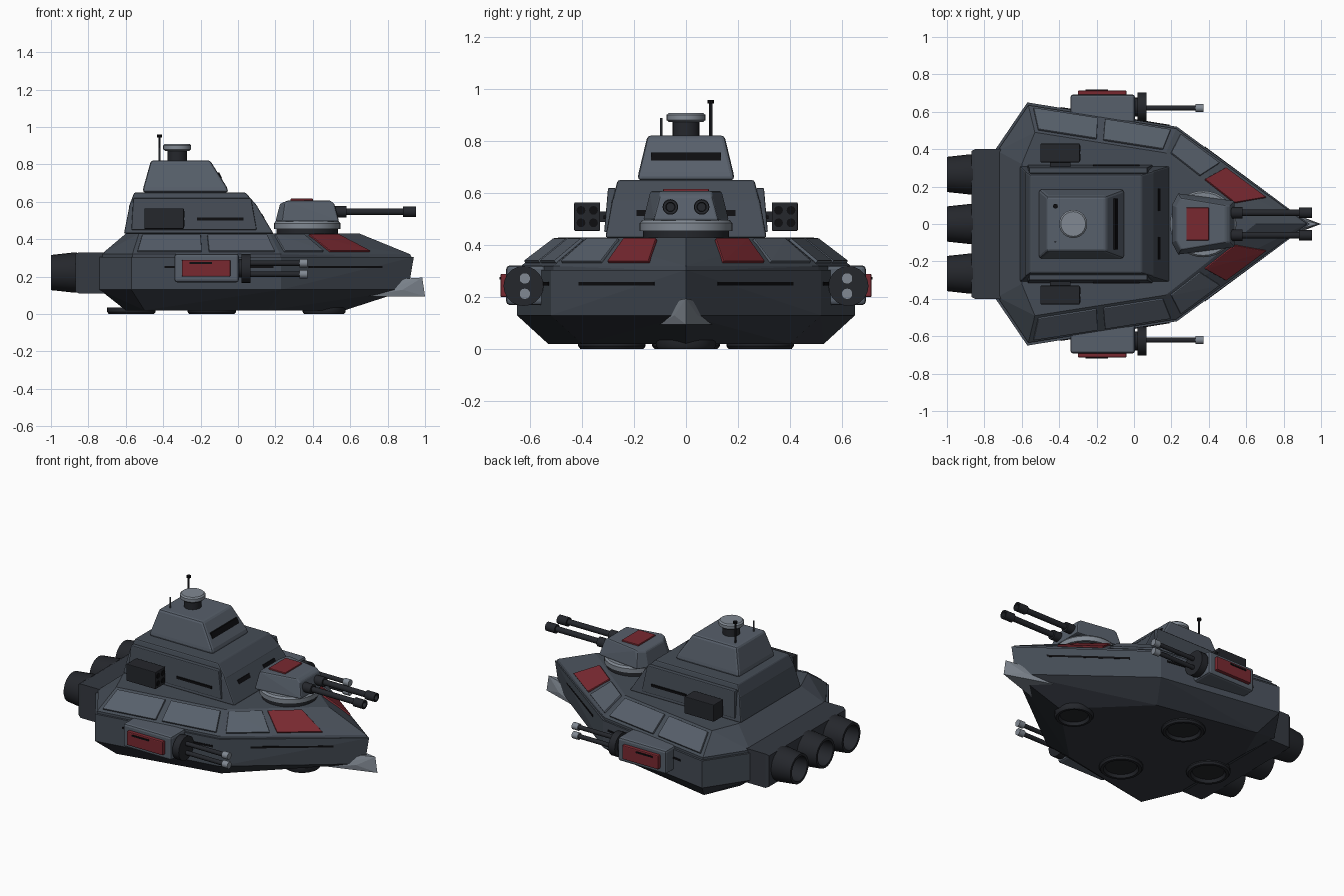
import bpy, bmesh, math
from mathutils import Vector

if "Cube" in bpy.data.objects:
    bpy.data.objects.remove(bpy.data.objects["Cube"])

def mat(name, r, g, b):
    m = bpy.data.materials.new(name)
    m.diffuse_color = (r, g, b, 1)
    m.use_nodes = True
    m.node_tree.nodes["Principled BSDF"].inputs["Base Color"].default_value = m.diffuse_color
    return m

HULL = mat("hull_slate", .06, .073, .093)
LOW = mat("lower_hull_slate", .035, .041, .053)
PANEL = mat("panel_grey", .095, .115, .145)
DARK = mat("dark_metal", .018, .02, .025)
BLACK = mat("black_slit", .004, .004, .005)
LIGHT = mat("light_metal", .22, .25, .29)
RED = mat("red_armour", .19, .022, .03)

def finish(name, bm, m, bevel=0, smooth=None):
    bmesh.ops.recalc_face_normals(bm, faces=bm.faces[:])
    me = bpy.data.meshes.new(name)
    bm.to_mesh(me)
    bm.free()
    me.materials.append(m)
    ob = bpy.data.objects.new(name, me)
    bpy.context.collection.objects.link(ob)
    if smooth:
        me.polygons.foreach_set("use_smooth", [True] * len(me.polygons))
        me.set_sharp_from_angle(angle=math.radians(smooth))
    if bevel:
        mod = ob.modifiers.new("bevel", "BEVEL")
        mod.width, mod.segments = bevel, 2
    return ob

def solid(name, pts, m, bevel=0):
    """Convex solid wrapped around points."""
    bm = bmesh.new()
    for p in pts:
        bm.verts.new(p)
    r = bmesh.ops.convex_hull(bm, input=bm.verts[:])
    bmesh.ops.delete(bm, geom=[v for v in bm.verts if not v.link_faces], context="VERTS")
    bmesh.ops.dissolve_limit(bm, angle_limit=.01, verts=bm.verts[:], edges=bm.edges[:])
    return finish(name, bm, m, bevel)

def rect(x0, x1, y0, y1, z):
    return [(x, y, z) for x in (x0, x1) for y in (y0, y1)]

def box(name, x0, x1, y0, y1, z0, z1, m, bevel=0):
    return solid(name, rect(x0, x1, y0, y1, z0) + rect(x0, x1, y0, y1, z1), m, bevel)

def lathe(name, prof, origin, axis, m, n=24):
    """Revolve (radius, height) profile round an axis."""
    bm = bmesh.new()
    q = Vector((0, 0, 1)).rotation_difference(Vector(axis))
    rings = [[bm.verts.new(Vector(origin) + q @ Vector((r * math.cos(math.tau * i / n),
              r * math.sin(math.tau * i / n), h))) for i in range(n)] for r, h in prof]
    for a, b in zip(rings, rings[1:]):
        for i in range(n):
            bm.faces.new((a[i], a[(i + 1) % n], b[(i + 1) % n], b[i]))
    bmesh.ops.remove_doubles(bm, verts=bm.verts[:], dist=1e-5)
    return finish(name, bm, m, smooth=35)

def rod(name, origin, axis, length, r, m, r2=None, n=20):
    return lathe(name, [(0, 0), (r, 0), (r if r2 is None else r2, length), (0, length)], origin, axis, m, n)

def face_plate(name, corners, u0, u1, v0, v1, t, m, bevel=0):
    """Thin plate lying on a four-cornered hull face (a, b below; c, d above)."""
    a, b, c, d = map(Vector, corners)
    nrm = (b - a).cross(c - a).normalized()
    if nrm.dot(Vector((0, a.y, .1))) < 0:
        nrm = -nrm
    pts = []
    for u in (u0, u1):
        for v in (v0, v1):
            p = a.lerp(b, u).lerp(c.lerp(d, u), v)
            pts += [p - nrm * .01, p + nrm * t]
    return solid(name, pts, m, bevel)

# Hull cross-levels: stern, widest, shoulder, bow
KEEL = (.02, [(-.60, .30), (-.50, .53), (.16, .40), (.57, 0)])
CHINE = (.13, [(-.74, .40), (-.57, .65), (.23, .52), (.91, 0)])
BELT = (.305, [(-.74, .40), (-.57, .65), (.23, .52), (.94, 0)])
LEDGE = (.30, [(-.73, .39), (-.565, .635), (.225, .51), (.93, 0)])
SLOPE = (.32, [(-.73, .39), (-.565, .635), (.225, .51), (.92, 0)])
DECK = (.43, [(-.60, .32), (-.53, .49), (.17, .38), (.65, 0)])

def level(l):
    return [(x, s * y, l[0]) for x, y in l[1] for s in (-1, 1)]

def quad(lo, hi, i, s):
    return [(l[1][k][0], s * l[1][k][1], l[0]) for l in (lo, hi) for k in (i, i + 1)]

solid("lower_hull", level(KEEL) + level(CHINE), LOW)
solid("hull_belt", level(CHINE) + level(BELT), HULL)
solid("upper_hull", level(LEDGE) + level(SLOPE) + level(DECK), HULL)

# Bow ram
solid("bow_ram", [(.9, s * .022, .19) for s in (-1, 1)] + [(1, 0, .095), (.985, 0, .195)]
      + [(.88, s * .045, .13) for s in (-1, 1)] + [(.70, s * .10, z) for s in (-1, 1) for z in (.095, .10)], LIGHT)

# Engine block and hollow nozzles
solid("engine_block", [p for x, y, z0, z1 in ((-.87, .39, .12, .32), (-.85, .40, .11, .33), (-.70, .40, .11, .33))
                       for z in (z0, z1) for p in ((x, -y, z), (x, y, z))], LOW)
for y in (-.265, 0, .265):
    lathe("engine_nozzle", [(0, 0), (.106, 0), (.106, .03), (.094, .14), (.078, .14), (.07, .04), (0, .04)],
          (-.86, y, .222), (-1, 0, 0), DARK)

# Lift pads under the hull
for x, y, r in ((.46, 0, .115), (-.14, .285, .13), (-.14, -.285, .13), (-.57, 0, .13)):
    lathe("lift_pad", [(0, .035), (r, .035), (r, .012), (r * .93, 0), (r * .8, 0), (r * .72, .018), (0, .018)],
          (x, y, 0), (0, 0, 1), DARK, 28)

# Superstructure tiers
solid("citadel_base", rect(-.61, .19, -.31, .31, .43) + rect(-.58, .10, -.283, .283, .58), HULL, .008)
solid("citadel_top", rect(-.585, .11, -.283, .283, .57) + rect(-.555, .04, -.263, .263, .65), HULL, .008)
solid("bridge", rect(-.51, -.05, -.187, .187, .65) + rect(-.505, -.06, -.182, .182, .68)
      + rect(-.465, -.15, -.148, .148, .822), PANEL, .014)
solid("bridge_window", [(x, y, z) for y in (-.135, .135)
      for x, z in ((-.15, .725), (-.085, .725), (-.10, .757), (-.15, .757))], BLACK)

# Mast and aerials
rod("radar_post", (-.325, 0, .81), (0, 0, 1), .075, .052, DARK)
lathe("radar_dish", [(0, 0), (.065, 0), (.075, .008), (.075, .028), (.066, .036), (0, .036)],
      (-.325, 0, .873), (0, 0, 1), LIGHT)
rod("tall_aerial", (-.42, .095, .80), (0, 0, 1), .15, .006, DARK, n=8)
rod("aerial_tip", (-.42, .095, .945), (0, 0, 1), .014, .013, BLACK, n=10)
rod("short_aerial", (-.42, -.095, .80), (0, 0, 1), .09, .005, HULL, n=8)

for s in (-1, 1):
    # Armour panels on the sloped deck edge, and side slits
    for i, u0, u1, m in ((1, .03, .47, PANEL), (1, .52, .97, PANEL), (2, .04, .35, PANEL), (2, .40, .72, RED)):
        face_plate("armour_panel", quad(SLOPE, DECK, i, s), u0, u1, .10, .90, .012, m, .004)
    face_plate("bow_slit", quad(CHINE, BELT, 2, s), .21, .77, .66, .73, .004, BLACK)
    face_plate("side_slit", quad(CHINE, BELT, 1, s), .22, .95, .66, .73, .004, BLACK)

    # Citadel side plates and slits
    solid("citadel_side_plate", [(x, s * y, z) for x0, x1, z, ya, yb in ((-.57, .10, .45, .29, .315),
          (-.56, .07, .62, .27, .300)) for x in (x0, x1) for y in (ya, yb)], HULL, .005)
    box("citadel_side_slit", -.22, .03, s * .29, s * .317, .50, .515, BLACK)
    ya, yb = sorted((s * .07, s * .19))
    solid("citadel_front_slit", rect(.10, .142, ya, yb, .512) + rect(.10, .130, ya, yb, .535), BLACK)

    # Rocket launchers
    box("rocket_launcher", -.50, -.29, s * .33, s * .43, .455, .565, DARK, .004)
    box("launcher_bracket", -.45, -.34, s * .28, s * .34, .49, .53, DARK)
    for dy in (-.024, .024):
        for dz in (-.024, .024):
            rod("rocket_tube", (-.30, s * .38 + dy, .51 + dz), (1, 0, 0), .013, .017, BLACK, n=12)

    # Side gun pods
    box("gun_pod", -.34, .005, s * .54, s * .692, .17, .322, PANEL, .014)
    box("pod_red_plate", -.30, -.04, s * .68, s * .714, .20, .29, RED, .006)
    box("pod_slit", -.26, -.14, s * .70, s * .718, .268, .278, BLACK)
    rod("pod_collar", (-.01, s * .625, .245), (1, 0, 0), .035, .05, DARK)
    rod("pod_disc", (.02, s * .625, .243), (1, 0, 0), .046, .077, DARK)
    for z in (.213, .272):
        rod("pod_barrel", (.05, s * .62, z), (1, 0, 0), .30, .014, DARK, n=14)
        rod("pod_muzzle", (.33, s * .62, z), (1, 0, 0), .042, .022, LIGHT, n=14)

    # Main turret guns
    rod("turret_gun_sleeve", (.44, s * .06, .547), (1, 0, 0), .14, .03, DARK)
    rod("turret_barrel", (.55, s * .06, .547), (1, 0, 0), .36, .018, DARK, n=16)
    lathe("turret_muzzle", [(0, 0), (.028, 0), (.028, .068), (.018, .068), (.016, .03), (0, .03)],
          (.883, s * .06, .547), (1, 0, 0), DARK, 16)

# Main turret
rod("turret_mount", (.37, 0, .42), (0, 0, 1), .04, .165, DARK, n=32)
lathe("turret_ring", [(0, 0), (.178, 0), (.178, .03), (.168, .042), (0, .042)], (.37, 0, .455), (0, 0, 1), LIGHT, 32)
solid("turret_body", [(x, s * y, z) for s in (-1, 1) for x, y, z in (
      (.20, .10, .495), (.235, .165, .495), (.54, .125, .495),
      (.225, .09, .59), (.25, .137, .60), (.27, .137, .608), (.49, .10, .608), (.515, .10, .59))], PANEL, .008)
box("turret_red_plate", .28, .40, -.088, .088, .60, .617, RED, .004)
